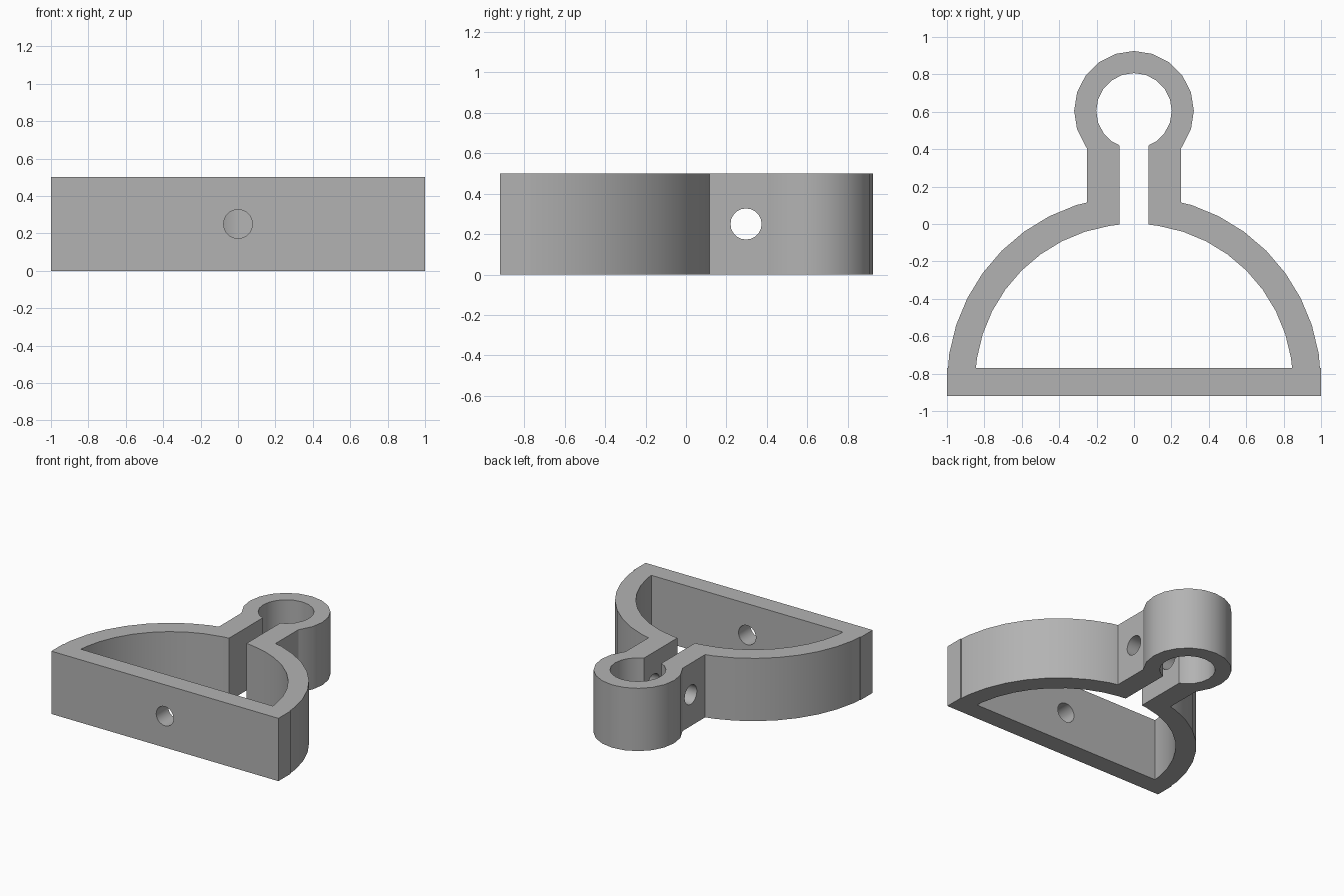
import bpy
import bmesh
from math import radians, sin, cos, pi
from mathutils import Vector

cube = bpy.data.objects.get("Cube")
if cube:
    bpy.data.objects.remove(cube, do_unlink=True)

HEIGHT = 0.5
MID = HEIGHT / 2
BOW_Y = -0.85       # centre of the half-round bow
RING_Y = 0.605      # centre of the small ring
BAR_FRONT, BAR_BACK = -0.92, -0.77

grey = bpy.data.materials.new("plain grey")
grey.use_nodes = True
colour = (0.45, 0.45, 0.45, 1)
grey.diffuse_color = colour
grey.node_tree.nodes["Principled BSDF"].inputs["Base Color"].default_value = colour


def arc(cy, radius, start, end, step):
    return [(radius * cos(radians(a)), cy + radius * sin(radians(a)))
            for a in range(start, end + 1, step)]


def mirrored(half):
    """Close a right-hand profile whose ends may lie on the centre line."""
    return half + [(-x, y) for x, y in reversed(half) if x > 1e-4]


# Outer edge: bar end, bow, arm, ring
outer = mirrored([(1, BAR_FRONT), (1, BAR_BACK), (0.994, BAR_BACK)]
                 + arc(BOW_Y, 1.0, 9, 72, 9)
                 + [(0.25, 0.115), (0.25, 0.402)]
                 + arc(RING_Y, 0.32, -36, 90, 18))

# Inner edge: cavity, slot, ring bore
inner = mirrored([(0.845, BAR_BACK)]
                 + arc(BOW_Y, 0.85, 9, 81, 9)
                 + [(0.077, -0.003), (0.077, 0.42)]
                 + arc(RING_Y, 0.202, -54, 90, 18))

# Clamp body: filled profile, raised to full height
bm = bmesh.new()
edges = []
for loop in (outer, inner):
    verts = [bm.verts.new((x, y, 0)) for x, y in loop]
    edges += [bm.edges.new((v, verts[i - 1])) for i, v in enumerate(verts)]
bmesh.ops.triangle_fill(bm, use_beauty=True, use_dissolve=False, edges=edges)
raised = bmesh.ops.extrude_face_region(bm, geom=bm.faces[:], use_keep_orig=True)
top = [g for g in raised["geom"] if isinstance(g, bmesh.types.BMVert)]
bmesh.ops.translate(bm, verts=top, vec=Vector((0, 0, HEIGHT)))
bmesh.ops.recalc_face_normals(bm, faces=bm.faces[:])
mesh = bpy.data.meshes.new("clamp_body")
bm.to_mesh(mesh)
bm.free()
mesh.materials.append(grey)
body = bpy.data.objects.new("clamp_body", mesh)
bpy.context.collection.objects.link(body)


def drill(name, location, rotation, depth):
    """Cut a round screw hole through the body."""
    bpy.ops.mesh.primitive_cylinder_add(vertices=20, radius=0.077, depth=depth,
                                        location=location, rotation=rotation)
    cutter = bpy.context.object
    cutter.name = name
    cutter.hide_render = True
    cutter.data.materials.append(grey)
    cut = body.modifiers.new(name, 'BOOLEAN')
    cut.operation = 'DIFFERENCE'
    cut.solver = 'EXACT'
    cut.object = cutter
    bpy.context.view_layer.objects.active = body
    bpy.ops.object.modifier_apply(modifier=cut.name)
    bpy.data.objects.remove(cutter, do_unlink=True)


drill("bar_hole", (0, (BAR_FRONT + BAR_BACK) / 2, MID), (pi / 2, 0, 0), 0.3)
drill("arm_hole", (0, 0.297, MID), (0, pi / 2, 0), 0.8)

# Smooth round walls, crisp corners
bpy.ops.object.select_all(action='DESELECT')
body.select_set(True)
bpy.context.view_layer.objects.active = body
bpy.ops.object.shade_smooth_by_angle(angle=radians(30))
